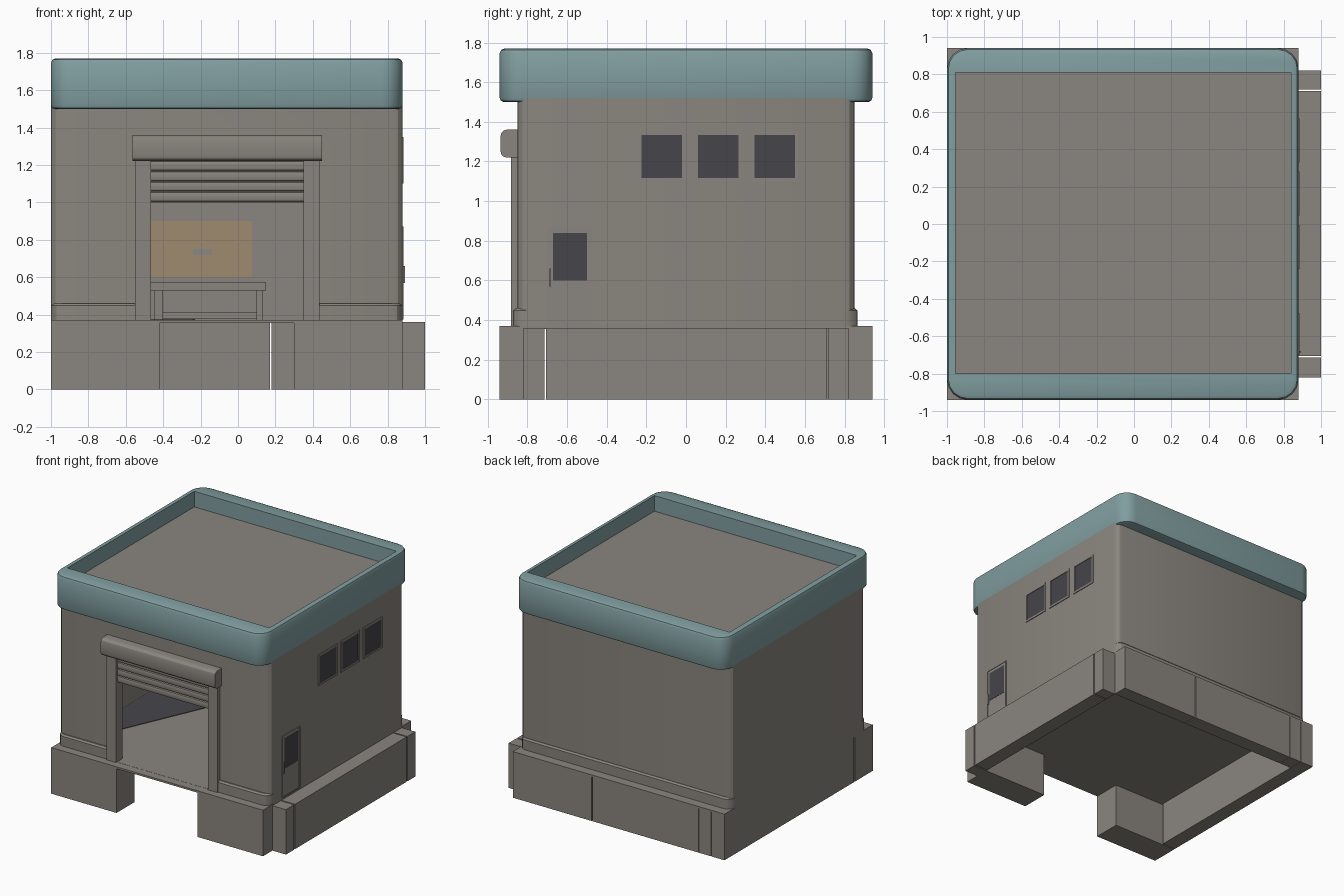
import bpy, bmesh
from mathutils import Vector

cube = bpy.data.objects.get("Cube")
if cube:
    bpy.data.objects.remove(cube, do_unlink=True)


def material(name, rgb):
    m = bpy.data.materials.new(name)
    m.use_nodes = True
    m.diffuse_color = (*rgb, 1)
    bsdf = next(n for n in m.node_tree.nodes if n.type == 'BSDF_PRINCIPLED')
    bsdf.inputs["Base Color"].default_value = (*rgb, 1)
    bsdf.inputs["Roughness"].default_value = 0.8
    return m


GREY = material("warm grey", (.254, .235, .209))
TEAL = material("pale teal", (.220, .342, .352))
DARK = material("dark glass", (.061, .060, .069))
TAN = material("tan board", (.342, .254, .156))
STEEL = material("label grey", (.26, .25, .24))


def box(name, x, y, z, mat=GREY, bevels=()):
    """Box from ranges; bevels = (width, segments, edge test) applied in order."""
    bm = bmesh.new()
    bmesh.ops.create_cube(bm, size=1)
    for v in bm.verts:
        v.co = Vector([r[0] if c < 0 else r[1] for c, r in zip(v.co, (x, y, z))])
    for width, segs, test in bevels:
        edges = [e for e in bm.edges if test(e)]
        bmesh.ops.bevel(bm, geom=edges, offset=width, segments=segs,
                        profile=.5, affect='EDGES', clamp_overlap=True)
    me = bpy.data.meshes.new(name)
    bm.to_mesh(me)
    bm.free()
    me.materials.append(mat)
    ob = bpy.data.objects.new(name, me)
    bpy.context.collection.objects.link(ob)
    if bevels:
        bpy.context.view_layer.objects.active = ob
        bpy.ops.object.select_all(action='DESELECT')
        ob.select_set(True)
        bpy.ops.object.shade_smooth_by_angle()
    return ob


def upright(e):
    a, b = (v.co for v in e.verts)
    return abs(a.z - b.z) > .05


def at_height(z):
    return lambda e: all(abs(v.co.z - z) < 1e-4 for v in e.verts)


def front_long(e):
    a, b = (v.co for v in e.verts)
    return abs(a.x - b.x) > .2 and a.y < -.9


def cutter(name, x, y, z):
    ob = box(name, x, y, z)
    ob.hide_render = True
    ob.hide_viewport = True
    ob.display_type = 'WIRE'
    return ob


def cut(ob, *tools):
    for t in tools:
        m = ob.modifiers.new(t.name, 'BOOLEAN')
        m.operation = 'DIFFERENCE'
        m.solver = 'EXACT'
        m.object = t


# Foundation blocks with narrow joints
for i, (x, y) in enumerate([
        ((-1, -.42), (-.94, -.715)), ((.30, .88), (-.94, -.715)),
        ((-1, -.88), (-.705, .82)),
        ((.18, .88), (.82, .94)), ((-.77, .17), (.82, .94)),
        ((-.88, -.775), (.82, .94)), ((-1, -.885), (.82, .94))]):
    box(f"foundation_block_{i}", x, y, (0, .36))
for i, y in enumerate([(-.82, -.715), (-.705, .71), (.72, .82)]):
    box(f"side_curb_{i}", (.88, 1), y, (0, .36))
box("floor_slab", (-1, .88), (-.94, .94), (.355, .37))

# Hollow walls and skirting with the garage opening
room = cutter("room_cutter", (-.96, .84), (-.8, .8), (.371, 1.48))
opening = cutter("opening_cutter", (-.465, .35), (-1, -.7), (.371, 1.22))
walls = box("walls", (-1, .88), (-.85, .85), (.37, 1.52), GREY, [(.05, 3, upright)])
cut(walls, room, opening)
skirting = box("skirting", (-.9995, .8795), (-.872, .865), (.37, .46), GREY,
               [(.06, 3, upright), (.012, 1, at_height(.46))])
cut(skirting, room, opening)

# Rounded parapet band with recessed deck
parapet = box("parapet", (-1, .88), (-.94, .94), (1.5, 1.77), TEAL,
              [(.11, 4, upright), (.025, 2, at_height(1.77)), (.02, 2, at_height(1.5))])
cut(parapet, cutter("deck_cutter", (-.955, .84), (-.8, .81), (1.64, 2)))
box("roof_deck", (-.955, .84), (-.8, .81), (1.63, 1.645))

# Roller door: posts, slats, housing
for side, x in (("right", (-.55, -.465)), ("left", (.35, .435))):
    box(f"door_post_{side}", x, (-.882, -.80), (.37, 1.23))
slat = .055
for i in range(4):
    z = 1.0 + i * slat
    box(f"shutter_slat_{i}", (-.465, .35), (-.862, -.835), (z + .005, z + slat), GREY,
        [(.009, 2, lambda e: abs(e.verts[0].co.x - e.verts[1].co.x) > .2)])
box("shutter_backing", (-.465, .35), (-.845, -.83), (1.0, 1.22))
box("roller_housing", (-.565, .45), (-.935, -.84), (1.22, 1.36), GREY, [(.03, 3, front_long)])

# Interior: floor mat, workbench, notice board
mat_plate = box("floor_mat", (-.95, -.23), (-.8, .8), (.37, .375), DARK)
for v in mat_plate.data.vertices:
    if v.co.y < 0 and v.co.x > -.5:
        v.co.x = -.94
box("bench_top", (-.95, .15), (.45, .8), (.53, .575))
for i, x in enumerate([(-.95, -.90), (-.45, -.40), (.10, .13)]):
    box(f"bench_leg_{i}", x, (.47, .78), (.37, .53))
box("bench_shelf", (-.40, .10), (.50, .78), (.38, .41))
box("notice_board", (-.60, .075), (.792, .8), (.60, .90), TAN)
box("notice_label", (-.24, -.14), (.788, .793), (.72, .75), STEEL)


# Side windows and side door
def framed(name, y, z, w):
    x = (.878, .886)
    for part, yy, zz in (("low", y, (z[0], z[0] + w)), ("top", y, (z[1] - w, z[1])),
                         ("front", (y[0], y[0] + w), (z[0] + w, z[1] - w)),
                         ("back", (y[1] - w, y[1]), (z[0] + w, z[1] - w))):
        box(f"{name}_frame_{part}", x, yy, zz)


for i, y0 in enumerate((-.24, .045, .33)):
    framed(f"window_{i}", (y0, y0 + .235), (1.10, 1.35), .016)
    box(f"window_{i}_glass", (.878, .882), (y0 + .016, y0 + .219), (1.116, 1.334), DARK)
framed("side_door", (-.70, -.475), (.375, .87), .008)
box("side_door_panel", (.878, .882), (-.692, -.483), (.383, .862))
box("side_door_glass", (.878, .884), (-.67, -.50), (.60, .84), DARK)
box("side_door_handle", (.88, .892), (-.688, -.68), (.57, .66))
